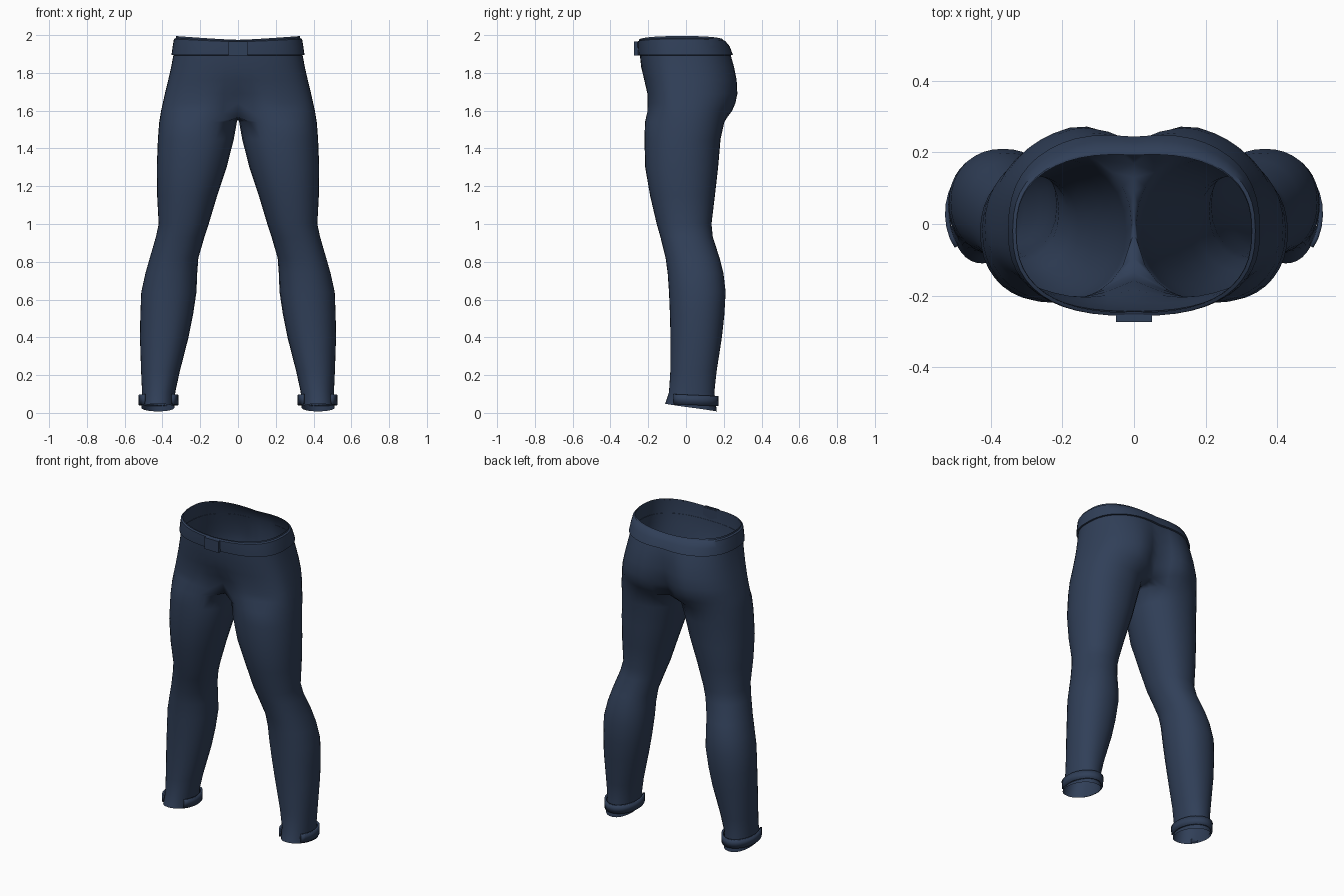
import bpy, bmesh, math
from math import sin, cos, radians

if "Cube" in bpy.data.objects:
    bpy.data.objects.remove(bpy.data.objects["Cube"])

navy = bpy.data.materials.new("navy cloth")
navy.diffuse_color = (0.030, 0.050, 0.098, 1)
navy.use_nodes = True
navy.node_tree.nodes["Principled BSDF"].inputs["Base Color"].default_value = navy.diffuse_color


def make(name, verts, faces, angle=50, mirror=True, thick=0):
    me = bpy.data.meshes.new(name)
    me.from_pydata(verts, [], faces)
    bm = bmesh.new()
    bm.from_mesh(me)
    bmesh.ops.remove_doubles(bm, verts=bm.verts, dist=1e-5)
    bmesh.ops.recalc_face_normals(bm, faces=bm.faces)
    bm.to_mesh(me)
    bm.free()
    me.materials.append(navy)
    ob = bpy.data.objects.new(name, me)
    bpy.context.collection.objects.link(ob)
    bpy.ops.object.select_all(action='DESELECT')
    ob.select_set(True)
    bpy.context.view_layer.objects.active = ob
    bpy.ops.object.shade_smooth_by_angle(angle=radians(angle))
    if thick:
        s = ob.modifiers.new("thickness", 'SOLIDIFY')
        s.thickness = thick
        s.offset = 0
    if mirror:
        m = ob.modifiers.new("mirror", 'MIRROR')
        m.use_clip = True
        m.merge_threshold = 0.002
    return ob


def power(v, p):
    return math.copysign(abs(v) ** p, v)


HALF, INNER = 24, 8           # segments on the outside and on the inner thigh
CY = -0.02


def hip_ring(z, X, yf, yb, df, db, drop=0.0, rim=0.0):
    """Half ring from front centre to back centre, dented near x = 0."""
    pts = []
    for j in range(HALF + 1):
        t = radians(-90 + 180 * j / HALF)
        c, s = max(cos(t), 0), sin(t)
        x = X * c ** 0.8 if 0 < j < HALF else 0.0
        k = max(0, 1 - x / 0.17) ** 1.5
        ext = (yb - CY) if s > 0 else (CY - yf)
        y = CY + ext * power(s, 0.8) + (df * k if s < 0 else -db * k)
        pts.append((x, y, z - drop * k + rim * (c - 0.5)))
    return pts


def leg_ring(z, x0, x1, yf, yb, slope=0.0):
    """Closed ring: outside points first, then inner thigh points."""
    cx, rx, cy, ry = (x0 + x1) / 2, (x1 - x0) / 2, (yf + yb) / 2, (yb - yf) / 2
    angs = [-120 + 240 * j / HALF for j in range(HALF + 1)]
    angs += [120 + 120 * j / INNER for j in range(1, INNER)]
    return [(cx + rx * power(cos(radians(a)), 0.93), cy + ry * power(sin(radians(a)), 0.93),
             z - slope * sin(radians(a))) for a in angs]


# Trousers: hip shell joined to an open leg tube at the crotch seam
hips = [
    hip_ring(1.985, 0.328, -0.248, 0.198, 0, 0.005, rim=0.02),
    hip_ring(1.95, 0.334, -0.248, 0.222, 0, 0.01),
    hip_ring(1.90, 0.341, -0.245, 0.245, 0, 0.015),
    hip_ring(1.83, 0.354, -0.237, 0.268, 0, 0.035),
    hip_ring(1.76, 0.370, -0.224, 0.284, 0.005, 0.055),
    hip_ring(1.69, 0.387, -0.213, 0.288, 0.03, 0.07),
    hip_ring(1.64, 0.398, -0.213, 0.278, 0.055, 0.085),
    hip_ring(1.60, 0.407, -0.215, 0.258, 0.08, 0.09, drop=0.035),
]
legs = [
    leg_ring(1.54, 0.006, 0.417, -0.217, 0.203),
    leg_ring(1.45, 0.022, 0.424, -0.220, 0.183),
    leg_ring(1.30, 0.060, 0.430, -0.216, 0.170),
    leg_ring(1.15, 0.110, 0.428, -0.190, 0.153),
    leg_ring(1.00, 0.155, 0.420, -0.155, 0.135),
    leg_ring(0.93, 0.178, 0.435, -0.135, 0.142),
    leg_ring(0.82, 0.210, 0.467, -0.108, 0.178),
    leg_ring(0.74, 0.216, 0.490, -0.097, 0.198),
    leg_ring(0.64, 0.220, 0.512, -0.090, 0.210),
    leg_ring(0.52, 0.238, 0.517, -0.085, 0.203),
    leg_ring(0.40, 0.262, 0.519, -0.082, 0.190),
    leg_ring(0.22, 0.308, 0.513, -0.083, 0.162),
    leg_ring(0.11, 0.332, 0.508, -0.090, 0.150),
    leg_ring(0.028, 0.336, 0.512, -0.110, 0.163, slope=0.02),
]
f, b = hips[-1][0], hips[-1][-1]
seam = []
for j in range(1, INNER):
    u = j / INNER
    seam.append((0, b[1] + (f[1] - b[1]) * u, b[2] - 0.012 * sin(math.pi * u)))
verts, faces = [], []
for r in hips:
    verts += r
verts += seam
n = HALF + 1
for i in range(len(hips) - 1):
    for j in range(HALF):
        a = i * n + j
        faces.append((a, a + 1, a + n + 1, a + n))
N = HALF + INNER
start = (len(hips) - 1) * n
for r in legs:
    verts += r
for i in range(len(legs)):
    for j in range(N):
        a, k = start + i * N, (j + 1) % N
        faces.append((a + j, a + k, a + N + k, a + N + j))
make("trousers", verts, faces, 70)

# Waist belt following the hips
belt = [
    hip_ring(1.893, 0.340, -0.243, 0.246, 0, 0.015),
    hip_ring(1.895, 0.352, -0.254, 0.256, 0, 0.012),
    hip_ring(1.940, 0.346, -0.257, 0.237, 0, 0.008),
    hip_ring(1.972, 0.339, -0.257, 0.214, 0, 0.005, rim=0.015),
    hip_ring(1.978, 0.328, -0.247, 0.202, 0, 0.005, rim=0.015),
]
verts = [p for r in belt for p in r]
faces = [(i * n + j, i * n + j + 1, i * n + n + j + 1, i * n + n + j)
         for i in range(len(belt) - 1) for j in range(HALF)]
make("belt", verts, faces, 40)

# Belt buckle
bv = [(x, y, z) for x in (-0.05, 0.05) for y in (-0.274, -0.245) for z in (1.893, 1.967)]
make("buckle", bv, [(0, 1, 3, 2), (4, 6, 7, 5), (0, 4, 5, 1), (2, 3, 7, 6),
                    (0, 2, 6, 4), (1, 5, 7, 3)], 30, mirror=False)

# Ankle straps wrapping the back of each hem
verts, faces, M = [], [], 20
for j in range(M + 1):
    a = radians(-42 + 264 * j / M)
    for z, g in ((0.042, 0.010), (0.095, 0.012)):
        verts.append((0.421 + (0.089 + g) * cos(a), 0.029 + (0.126 + g) * sin(a), z - 0.006 * sin(a)))
faces = [(2 * j, 2 * j + 2, 2 * j + 3, 2 * j + 1) for j in range(M)]
make("ankle_strap", verts, faces, 40, thick=0.012)
